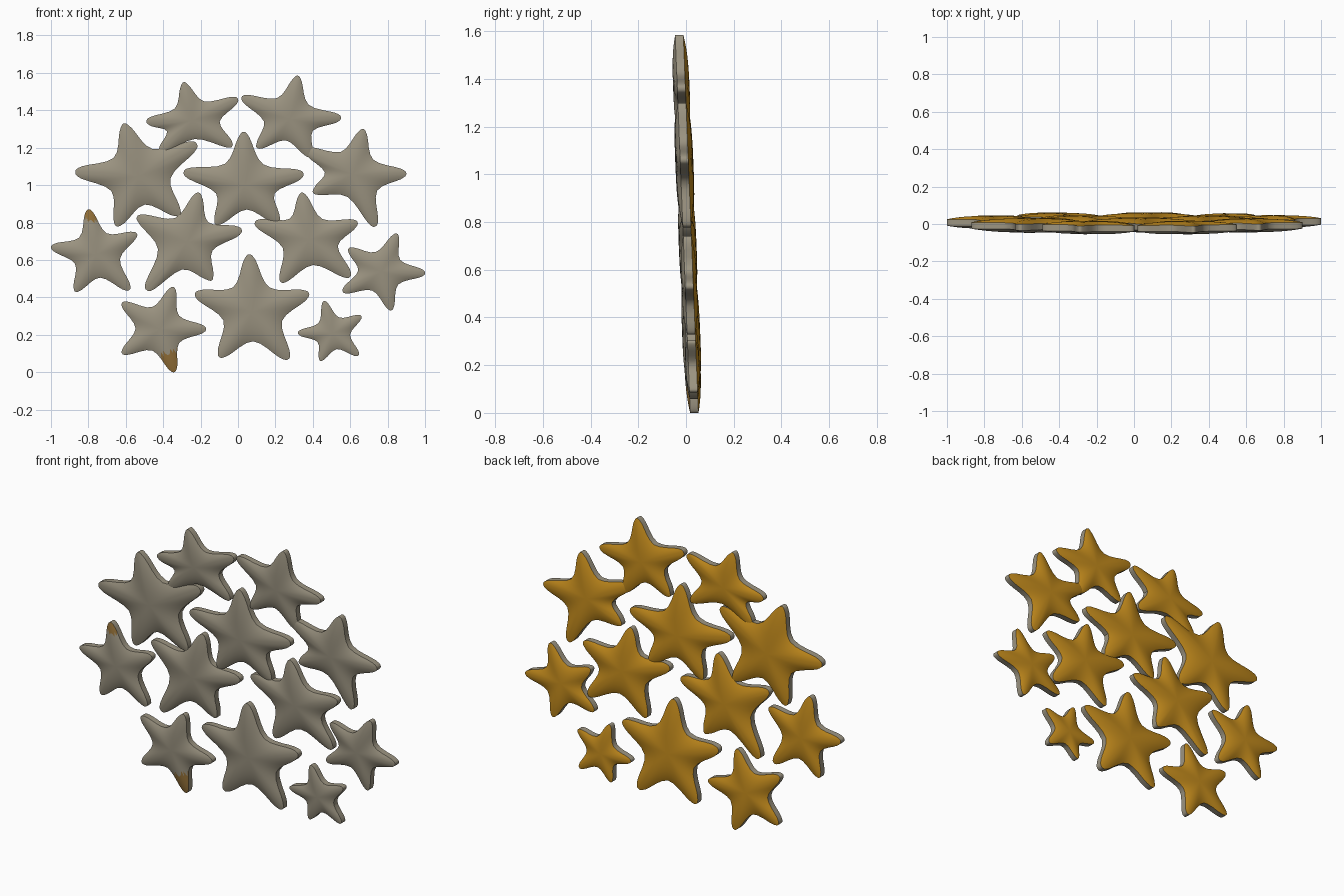
import bpy, bmesh, math
from mathutils import Vector

if "Cube" in bpy.data.objects:
    bpy.data.objects.remove(bpy.data.objects["Cube"])

# Five tip positions (x, z) of each star, clockwise from the top
STARS = [
    [(-.29, 1.55), (0, 1.46), (-.03, 1.21), (-.42, 1.17), (-.49, 1.34)],
    [(.32, 1.585), (.55, 1.36), (.39, 1.15), (.10, 1.20), (.02, 1.47)],
    [(-.61, 1.33), (-.22, 1.22), (-.31, .84), (-.65, .78), (-.87, 1.07)],
    [(.67, 1.30), (.90, 1.06), (.735, .78), (.40, .96), (.36, 1.19)],
    [(.03, 1.285), (.35, 1.06), (.22, .80), (-.12, .79), (-.29, 1.07)],
    [(-.21, .96), (.02, .76), (-.14, .49), (-.49, .44), (-.54, .83)],
    [(.34, .96), (.64, .80), (.60, .51), (.23, .48), (.09, .80)],
    [(-.80, .87), (-.54, .74), (-.58, .44), (-.87, .43), (-1, .67)],
    [(.85, .74), (1, .53), (.82, .33), (.56, .43), (.59, .66)],
    [(-.345, .455), (-.17, .23), (-.34, .0), (-.62, .10), (-.62, .37)],
    [(.06, .63), (.38, .42), (.27, .07), (-.10, .08), (-.23, .42)],
    [(.46, .38), (.66, .30), (.645, .09), (.44, .06), (.32, .21)],
]
# Small brown spots on the front of two tips: x, z, radius
SPOTS = [(-.785, .84, .035), (-.35, .055, .065)]
RINGS = [1, .96, .88, .76, .6, .4, .2]


def material(name, color):
    m = bpy.data.materials.new(name)
    m.diffuse_color = (*color, 1)
    m.use_nodes = True
    m.node_tree.nodes["Principled BSDF"].inputs["Base Color"].default_value = m.diffuse_color
    return m


MATS = [material("warm grey", (.33, .295, .22)),
        material("gold", (.55, .26, .012)),
        material("brown", (.30, .165, .04))]


def outline(tips):
    """Rounded star outline: blunt tips, soft valleys, closed spline."""
    tips = [Vector(t) for t in tips]
    c = sum(tips, Vector((0, 0))) / 5
    size = sum((t - c).length for t in tips) / 5
    ctrl = []
    for i, t in enumerate(tips):
        d = (t - c).normalized()
        side = Vector((d.y, -d.x))
        base = t - d * size * .11
        ctrl += [base - side * size * .105, t, base + side * size * .105]
        ctrl.append(c + ((t + tips[(i + 1) % 5]) / 2 - c) * .64)
    pts, n = [], len(ctrl)
    for i in range(n):
        a, b, e, f = (ctrl[(i + k) % n] for k in (-1, 0, 1, 2))
        for s in range(4):
            u = s / 4
            pts.append(.5 * (2 * b + (e - a) * u + (2 * a - 5 * b + 4 * e - f) * u * u
                             + (3 * b - a - 3 * e + f) * u ** 3))
    return c, size, pts


def make_star(index, tips):
    c, size, pts = outline(tips)
    n = len(pts)
    bm = bmesh.new()

    def vert(p, offset):
        # the whole cluster leans slightly forward at the top
        return bm.verts.new((p.x, .035 - .04 * p.y + offset, p.y))

    rims = []
    for sign, mat in ((-1, 0), (1, 1)):
        def height(s):
            return sign * (.017 + .021 * (1 - s ** 3) * min(1, size / .3))
        loops = [[vert(c + (p - c) * s, height(s)) for p in pts] for s in RINGS]
        rims.append(loops[0])
        faces = []
        for a, b in zip(loops, loops[1:]):
            for i in range(n):
                j = (i + 1) % n
                faces.append(bm.faces.new((a[i], a[j], b[j], b[i])))
        mid = vert(c, height(0))
        for i in range(n):
            faces.append(bm.faces.new((loops[-1][i], loops[-1][(i + 1) % n], mid)))
        for f in faces:
            f.material_index = mat
            p = f.calc_center_median()
            if mat == 0 and any(math.hypot(p.x - x, p.z - z) < r for x, z, r in SPOTS):
                f.material_index = 2
    # grey side wall joining front and back
    for i in range(n):
        j = (i + 1) % n
        bm.faces.new((rims[0][i], rims[0][j], rims[1][j], rims[1][i]))
    bmesh.ops.recalc_face_normals(bm, faces=bm.faces)
    me = bpy.data.meshes.new("star")
    bm.to_mesh(me)
    bm.free()
    for m in MATS:
        me.materials.append(m)
    ob = bpy.data.objects.new(f"puffy_star_{index + 1}", me)
    bpy.context.collection.objects.link(ob)
    bpy.ops.object.select_all(action='DESELECT')
    ob.select_set(True)
    bpy.context.view_layer.objects.active = ob
    bpy.ops.object.shade_smooth_by_angle(angle=math.radians(40))


for k, star in enumerate(STARS):
    make_star(k, star)
